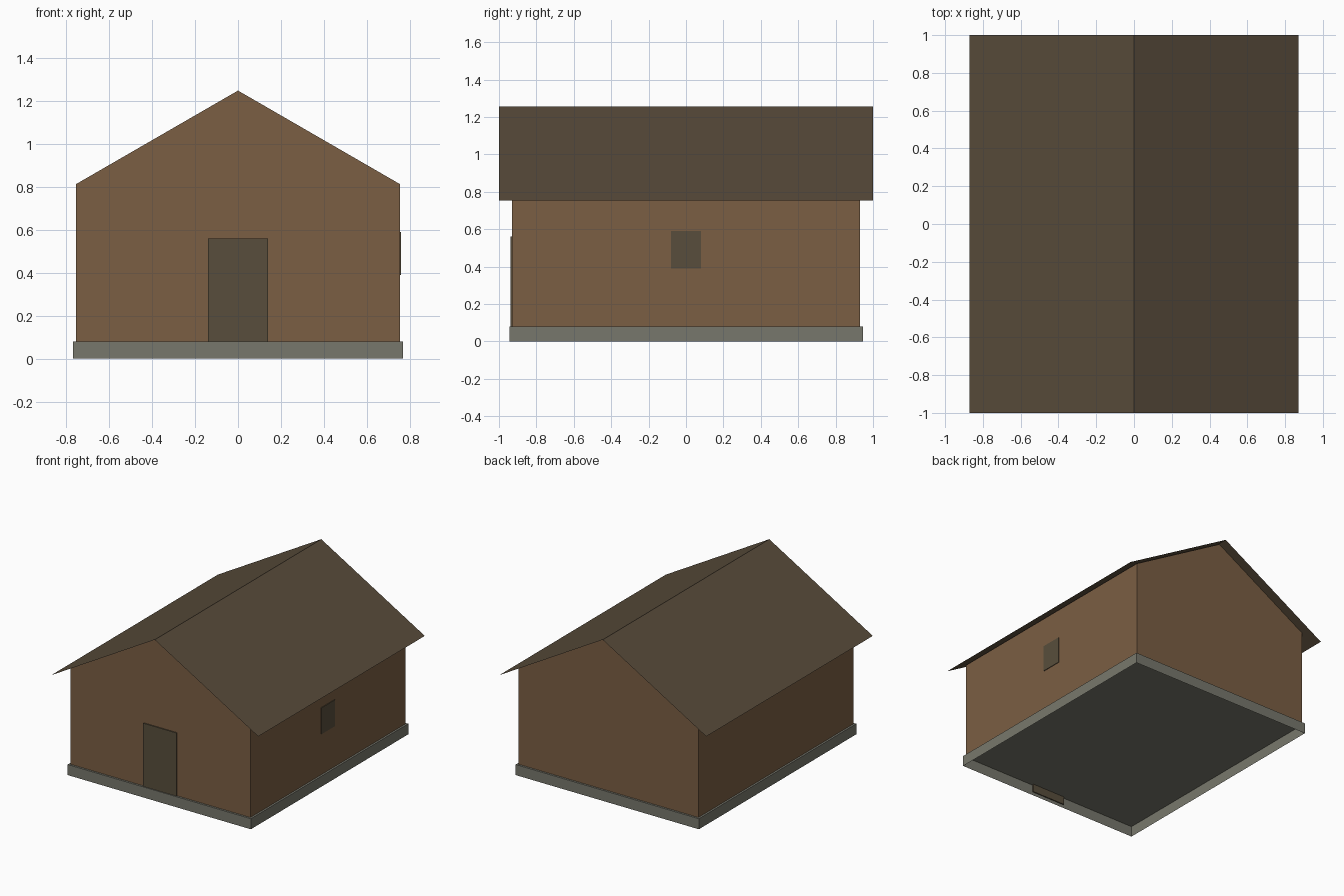
import bpy
import bmesh

if "Cube" in bpy.data.objects:
    bpy.data.objects.remove(bpy.data.objects["Cube"], do_unlink=True)


def material(name, r, g, b):
    m = bpy.data.materials.new(name)
    m.use_nodes = True
    m.diffuse_color = (r, g, b, 1)
    m.node_tree.nodes["Principled BSDF"].inputs["Base Color"].default_value = (r, g, b, 1)
    return m


wood = material("brown timber", 0.196, 0.113, 0.057)
stone = material("grey stone", 0.187, 0.187, 0.151)
shingle = material("dark brown shingle", 0.098, 0.071, 0.043)
dark = material("dark olive panel", 0.098, 0.076, 0.045)


def finish(name, bm, mat):
    mesh = bpy.data.meshes.new(name)
    bm.to_mesh(mesh)
    bm.free()
    mesh.materials.append(mat)
    obj = bpy.data.objects.new(name, mesh)
    bpy.context.collection.objects.link(obj)
    return obj


def sweep(name, profile, half_y, mat, closed=False):
    """Extrude an x/z profile along y; a closed profile also gets end caps."""
    bm = bmesh.new()
    front, back = ([bm.verts.new((x, y, z)) for x, z in profile]
                   for y in (-half_y, half_y))
    for i in range(len(profile) - 1):
        bm.faces.new((front[i], front[i + 1], back[i + 1], back[i]))
    if closed:
        bm.faces.new(front[::-1])
        bm.faces.new(back)
    bmesh.ops.recalc_face_normals(bm, faces=bm.faces)
    if sum(f.normal.z for f in bm.faces) < 0:
        bmesh.ops.reverse_faces(bm, faces=bm.faces)
    return finish(name, bm, mat)


def plate(name, centre, size, mat):
    bm = bmesh.new()
    bmesh.ops.create_cube(bm, size=1)
    bmesh.ops.scale(bm, vec=size, verts=bm.verts)
    bmesh.ops.translate(bm, vec=centre, verts=bm.verts)
    return finish(name, bm, mat)


# Stone plinth: skirt and floor, open underneath
sweep("foundation", [(-0.77, 0), (-0.77, 0.08), (0.77, 0.08), (0.77, 0)], 0.945, stone, True)

# Gabled timber walls
sweep("walls", [(-0.755, 0.08), (-0.755, 0.814), (0, 1.25), (0.755, 0.814), (0.755, 0.08)],
      0.93, wood, True)

# Thin overhanging roof sheet
sweep("roof", [(-0.87, 0.753), (0, 1.255), (0.87, 0.753)], 1.0, shingle)

# Door runs down behind the plinth skirt; one window on the left wall
plate("door", (0, -0.934, 0.29), (0.28, 0.008, 0.54), dark)
plate("window", (0.756, 0, 0.49), (0.008, 0.16, 0.2), dark)
